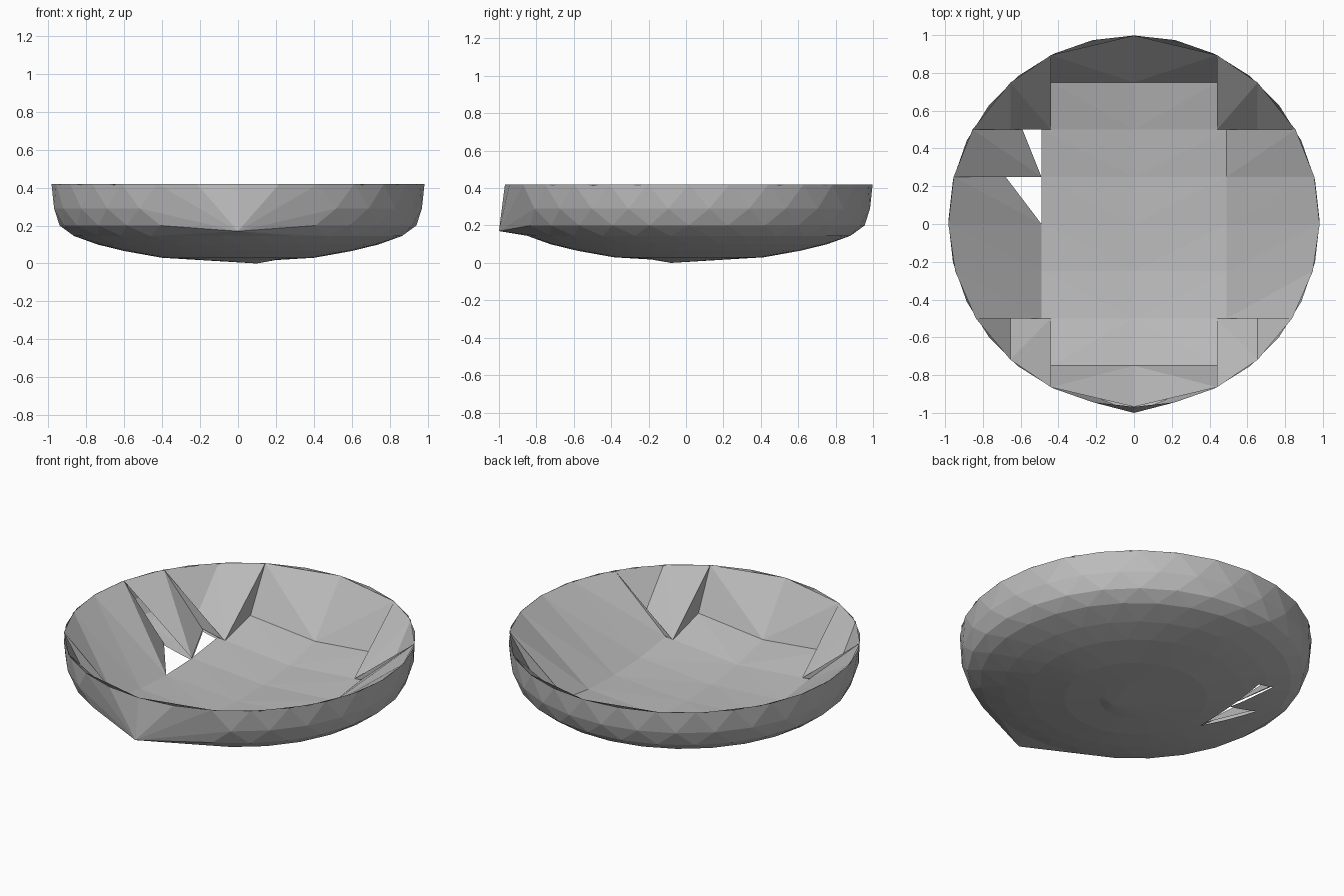
import bpy, bmesh, math
from mathutils import Vector

cube = bpy.data.objects.get("Cube")
if cube:
    bpy.data.objects.remove(cube, do_unlink=True)

grey = bpy.data.materials.new("plain grey")
grey.use_nodes = True
colour = (0.5, 0.5, 0.5, 1)
grey.diffuse_color = colour
grey.node_tree.nodes["Principled BSDF"].inputs["Base Color"].default_value = colour

RIM_R, RIM_Z, CY, SEGS = 0.983, 0.42, 0.015, 28
PROFILE = [(0.2, 0.018), (0.4, 0.03), (0.6, 0.065), (0.74, 0.1),
           (0.87, 0.145), (0.94, 0.2), (0.975, 0.29), (RIM_R, RIM_Z)]
# Gaps in the right wall that open through both layers
HOLES = [[(-0.59, 0.5), (-0.49, 0.5), (-0.49, 0.25)],
         [(-0.68, 0.25), (-0.49, 0.25), (-0.49, 0)]]


def finish(bm, name):
    mesh = bpy.data.meshes.new(name)
    bm.to_mesh(mesh)
    bm.free()
    mesh.materials.append(grey)
    bpy.context.collection.objects.link(bpy.data.objects.new(name, mesh))


def bowl_z(x, y):
    r = math.hypot(x, y - CY)
    for (r0, z0), (r1, z1) in zip(PROFILE, PROFILE[1:]):
        if r <= r1:
            return z0 + (z1 - z0) * max(0, r - r0) / (r1 - r0)
    return RIM_Z


def inside(p, tri):
    sides = [(b[0] - a[0]) * (p.y - a[1]) - (b[1] - a[1]) * (p.x - a[0])
             for a, b in zip(tri, tri[1:] + tri[:1])]
    return all(s > 0 for s in sides) or all(s < 0 for s in sides)


def cut_hole(bm, tri):
    # Slice nearby faces along the triangle's sides, then drop what lies inside
    mid = Vector((sum(p[0] for p in tri) / 3, sum(p[1] for p in tri) / 3))
    for a, b in zip(tri, tri[1:] + tri[:1]):
        near = [f for f in bm.faces if (f.calc_center_median().xy - mid).length < 0.3]
        geom = near + list({e for f in near for e in f.edges}) + list({v for f in near for v in f.verts})
        bmesh.ops.bisect_plane(bm, geom=geom, plane_co=(a[0], a[1], 0),
                               plane_no=(b[1] - a[1], a[0] - b[0], 0))
    gone = [f for f in bm.faces if inside(f.calc_center_median(), tri)]
    bmesh.ops.delete(bm, geom=gone, context='FACES')


# Outer shell: staggered rings joined by triangles
bm = bmesh.new()
rings = []
for i, (r, z) in enumerate(PROFILE):
    shift = 0.5 * ((len(PROFILE) - 1 - i) % 2)
    angles = [math.tau * (k + shift) / SEGS - math.pi / 2 for k in range(SEGS)]
    rings.append([bm.verts.new((r * math.cos(a), CY + r * math.sin(a), z)) for a in angles])
for i, (low, high) in enumerate(zip(rings, rings[1:])):
    staggered = (len(PROFILE) - 1 - i) % 2
    for k in range(SEGS):
        n = (k + 1) % SEGS
        if staggered:
            bm.faces.new((low[k], high[n], high[k]))
            bm.faces.new((low[k], low[n], high[n]))
        else:
            bm.faces.new((low[k], low[n], high[k]))
            bm.faces.new((low[n], high[n], high[k]))
pole = bm.verts.new((0.1, -0.08, 0))
for k in range(SEGS):
    bm.faces.new((pole, rings[0][(k + 1) % SEGS], rings[0][k]))

# Pointed front: a patch of the wall becomes a fan that meets at the tip
patch = []
for f in bm.faces:
    c = f.calc_center_median()
    if c.z > 0.15 and c.y < 0 and abs(math.atan2(c.x, CY - c.y)) < math.radians(26):
        patch.append(f)
border = []
for f in patch:
    for loop in f.loops:
        if sum(other in patch for other in loop.edge.link_faces) == 1:
            border.append((loop.vert, loop.link_loop_next.vert))
bmesh.ops.delete(bm, geom=patch, context='FACES_KEEP_BOUNDARY')
tip = bm.verts.new((0, -1, 0.17))
for a, b in border:
    bm.faces.new((a, b, tip))
for hole in HOLES:
    cut_hole(bm, hole)
finish(bm, "outer_shell")

# Inner lining: coarse panels whose corners rest on the bowl
bm = bmesh.new()


def panel(*points):
    verts = [bm.verts.new(p) for p in points]
    for k in range(1, len(verts) - 1):
        bm.faces.new((verts[0], verts[k], verts[k + 1]))


def low(x, y):
    return (x, y, bowl_z(x, y) + 0.012)


def rim_at_x(x, s):
    return (x, CY + s * math.sqrt(RIM_R ** 2 - x * x), RIM_Z)


def rim_at_y(y, s):
    return (s * math.sqrt(RIM_R ** 2 - (y - CY) ** 2), y, RIM_Z)


ROWS = [-0.5, -0.25, 0, 0.25, 0.5]
FLOOR, INNER, OUTER = 0.49, 0.44, 0.655
for s in (-1, 1):
    for y0, y1 in zip(ROWS, ROWS[1:]):
        # Floor and side walls
        panel(low(0, y0), low(s * FLOOR, y0), low(s * FLOOR, y1), low(0, y1))
        if s > 0 or y1 <= 0:
            panel(low(s * FLOOR, y0), rim_at_y(y0, s), rim_at_y(y1, s), low(s * FLOOR, y1))
    for t in (-1, 1):
        end, far = t * 0.5, t * 0.75
        # Floor ends and end walls
        panel(low(0, end), low(s * INNER, end), low(s * INNER, far), low(0, far))
        panel(low(0, far), low(s * INNER, far), rim_at_x(s * INNER, t), rim_at_x(0, t))
        # Corner slabs with their steep wedges
        panel(low(s * INNER, end), low(s * OUTER, end), rim_at_x(s * OUTER, t), rim_at_x(s * INNER, t))
        panel(low(s * OUTER, end), rim_at_y(end, s), rim_at_x(s * OUTER, t))
        panel(low(s * INNER, end), low(s * INNER, far), rim_at_x(s * INNER, t))
        panel(low(s * INNER, end), low(s * OUTER, end), rim_at_y(end, s))

# Broken panels beside the gaps
panel(rim_at_y(0, -1), rim_at_y(0.25, -1), low(-FLOOR, 0))
panel(rim_at_y(0.25, -1), low(-0.68, 0.25), low(-FLOOR, 0))
panel(rim_at_y(0.25, -1), rim_at_y(0.5, -1), low(-FLOOR, 0.25))
panel(rim_at_y(0.5, -1), low(-0.59, 0.5), low(-FLOOR, 0.25))
for hole in HOLES:
    cut_hole(bm, hole)
bmesh.ops.remove_doubles(bm, verts=bm.verts[:], dist=0.0005)
bmesh.ops.recalc_face_normals(bm, faces=bm.faces[:])
# Make the lining face up into the bowl
if sum(f.normal.z * f.calc_area() for f in bm.faces) < 0:
    bmesh.ops.reverse_faces(bm, faces=bm.faces[:])
finish(bm, "inner_lining")
